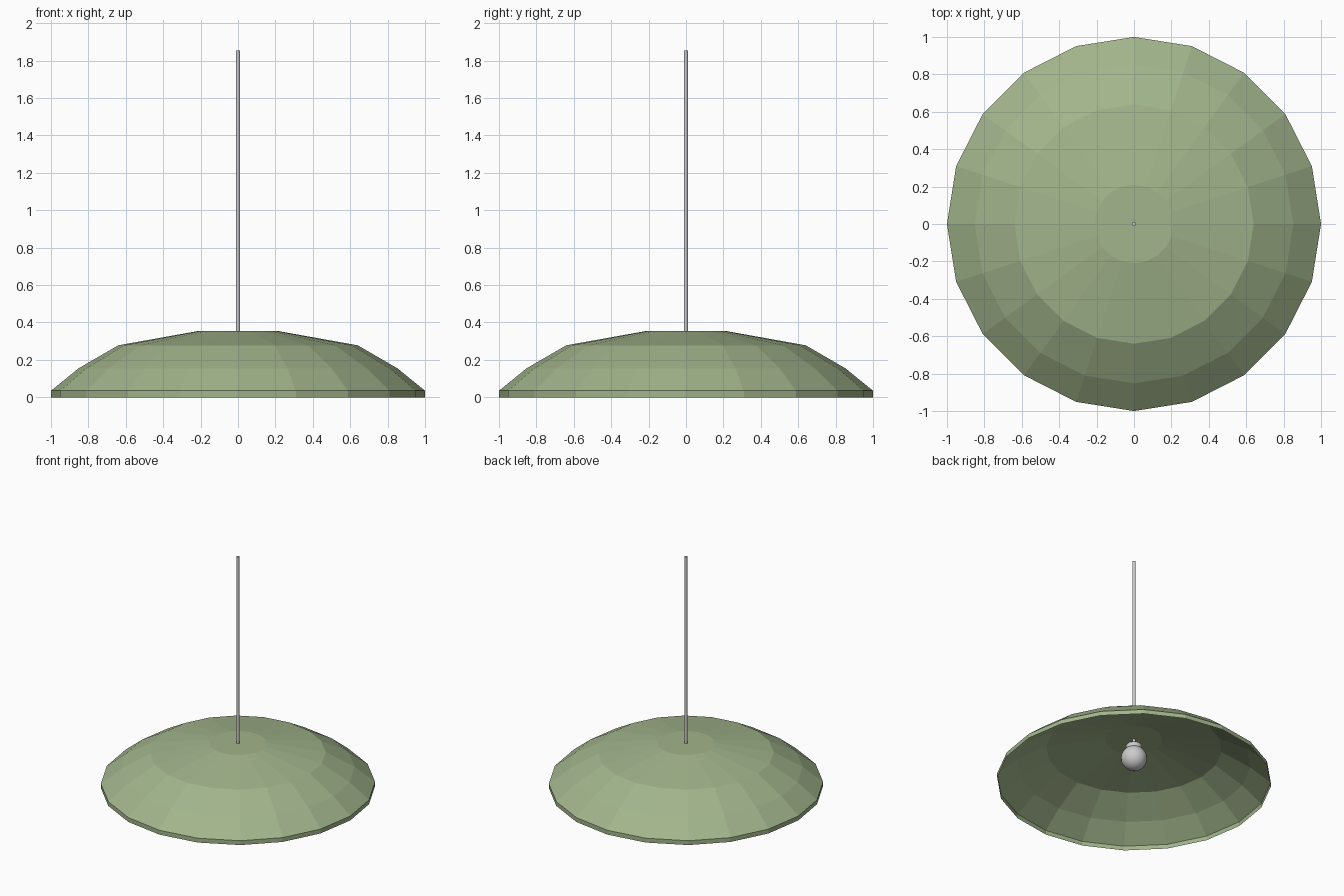
import bpy, bmesh, math

if "Cube" in bpy.data.objects:
    bpy.data.objects.remove(bpy.data.objects["Cube"])

def lathe(name, profile, sides, smooth=False):
    """Revolve an (r, z) profile around z; r = 0 points become poles."""
    bm = bmesh.new()
    rings = []
    for r, z in profile:
        if r == 0:
            rings.append([bm.verts.new((0, 0, z))] * sides)
        else:
            rings.append([bm.verts.new((r * math.cos(2 * math.pi * i / sides),
                                        r * math.sin(2 * math.pi * i / sides), z))
                          for i in range(sides)])
    for a, b in zip(rings, rings[1:]):
        for i in range(sides):
            j = (i + 1) % sides
            bm.faces.new(list(dict.fromkeys((a[i], a[j], b[j], b[i]))))
    mesh = bpy.data.meshes.new(name)
    bm.to_mesh(mesh)
    bm.free()
    ob = bpy.data.objects.new(name, mesh)
    bpy.context.collection.objects.link(ob)
    for p in mesh.polygons:
        p.use_smooth = smooth
    return ob

# Faceted open shade with a short vertical rim
shade = lathe("shade", [(1, 0), (1, 0.035), (0.852, 0.155), (0.64, 0.278),
                        (0.21, 0.355), (0, 0.355)], 20)
green = bpy.data.materials.new("shade_green")
green.diffuse_color = (0.36, 0.46, 0.26, 1)
green.use_nodes = True
green.node_tree.nodes["Principled BSDF"].inputs["Base Color"].default_value = green.diffuse_color
shade.data.materials.append(green)

# Hanging rod
lathe("hanging_rod", [(0, 0.29), (0.012, 0.29), (0.012, 1.855), (0, 1.855)], 12)

# Bulb socket under the shade
lathe("socket", [(0, 0.24), (0.06, 0.24), (0.06, 0.3), (0.05, 0.315), (0, 0.315)], 24)

# Round bulb
R, zc, n = 0.095, 0.2, 12
lathe("bulb", [(0, zc - R)] +
      [(R * math.sin(math.pi * k / n), zc - R * math.cos(math.pi * k / n))
       for k in range(1, n)] + [(0, zc + R)], 24, smooth=True)
